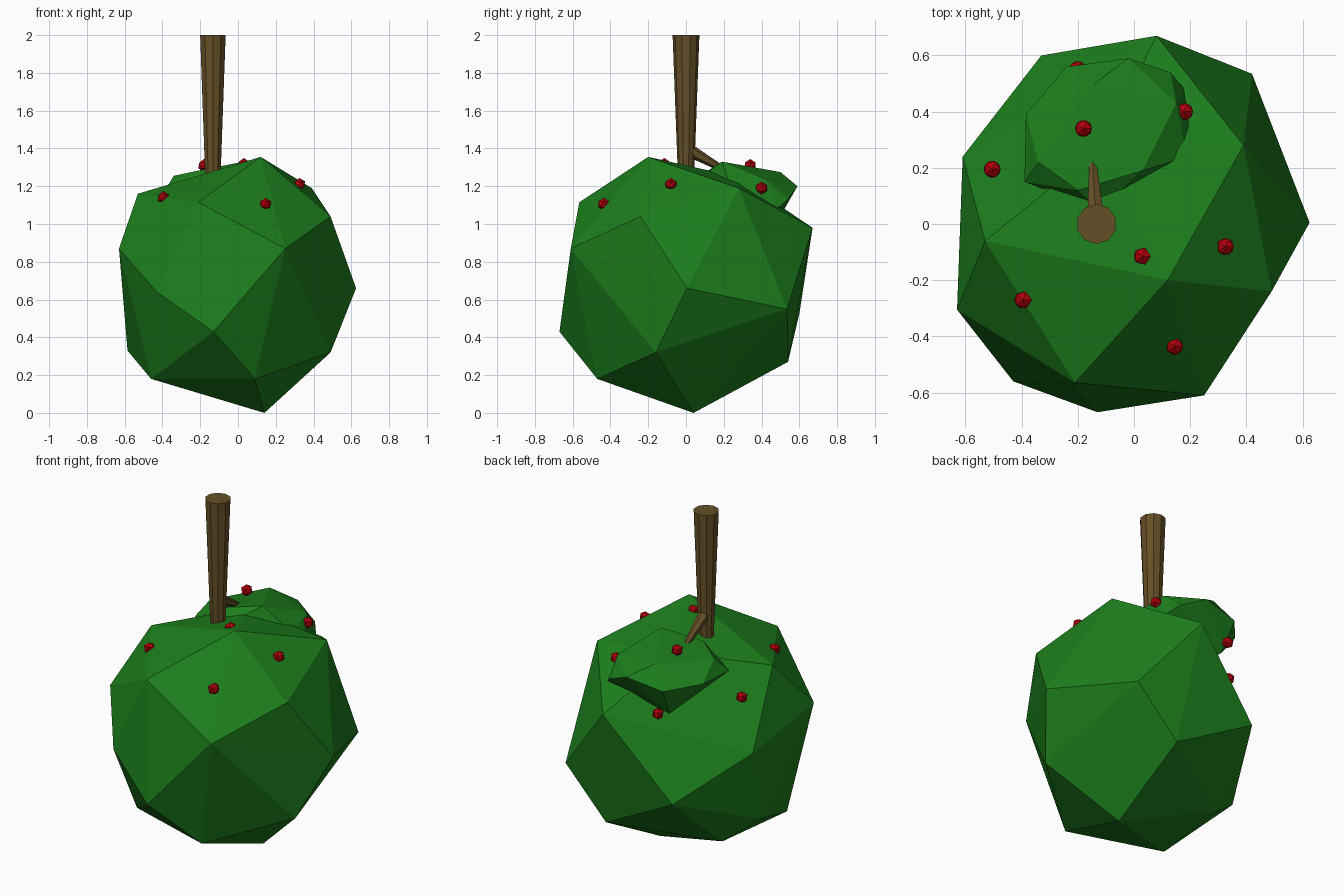
import bpy, bmesh
from mathutils import Vector

if "Cube" in bpy.data.objects:
    bpy.data.objects.remove(bpy.data.objects["Cube"])


def material(name, rgb):
    m = bpy.data.materials.new(name)
    m.diffuse_color = (*rgb, 1)
    m.use_nodes = True
    m.node_tree.nodes["Principled BSDF"].inputs["Base Color"].default_value = m.diffuse_color
    return m


GREEN = material("leaf_green", (0.012, 0.21, 0.012))
BROWN = material("bark_brown", (0.13, 0.08, 0.02))
RED = material("fruit_red", (0.45, 0.0, 0.003))


def finish(name, bm, mat):
    bmesh.ops.recalc_face_normals(bm, faces=bm.faces)
    me = bpy.data.meshes.new(name)
    bm.to_mesh(me)
    bm.free()
    me.materials.append(mat)
    ob = bpy.data.objects.new(name, me)
    bpy.context.collection.objects.link(ob)
    return ob


def faceted_blob(name, points):
    """Convex faceted lump spanned by its corner points."""
    bm = bmesh.new()
    for p in points:
        bm.verts.new(p)
    bmesh.ops.convex_hull(bm, input=bm.verts)
    loose = [v for v in bm.verts if not v.link_faces]
    bmesh.ops.delete(bm, geom=loose, context='VERTS')
    return finish(name, bm, GREEN)


def tapered_limb(name, start, end, r1, r2, sides):
    a, b = Vector(start), Vector(end)
    bm = bmesh.new()
    bmesh.ops.create_cone(bm, cap_ends=True, segments=sides,
                          radius1=r1, radius2=r2, depth=(b - a).length)
    rot = (b - a).to_track_quat('Z', 'Y').to_matrix()
    bmesh.ops.rotate(bm, verts=bm.verts, matrix=rot)
    bmesh.ops.translate(bm, verts=bm.verts, vec=(a + b) / 2)
    return finish(name, bm, BROWN)


# Large foliage mass
faceted_blob("main_foliage", [
    (0.625, 0.005, 0.66), (0.12, -0.20, 1.355), (0.14, 0.04, 0.0),
    (-0.13, -0.67, 0.43), (0.25, -0.61, 0.87), (-0.21, -0.565, 1.115),
    (0.49, -0.24, 1.04), (-0.63, -0.305, 0.87), (0.08, 0.67, 0.98),
    (0.09, -0.47, 0.18), (0.49, -0.16, 0.32), (0.42, 0.535, 0.55),
    (-0.43, -0.56, 0.64), (-0.53, -0.06, 1.16), (0.39, 0.28, 1.19),
    (-0.61, 0.24, 0.77), (-0.33, 0.60, 0.525), (0.15, 0.54, 0.27),
    (-0.46, -0.295, 0.18), (-0.395, 0.22, 0.18), (-0.585, 0.13, 0.33),
    (-0.12, 0.27, 1.25)])

# Small foliage clump at the end of the branch
faceted_blob("small_foliage", [
    (-0.39, 0.15, 1.17), (-0.385, 0.39, 1.18), (-0.24, 0.56, 1.16),
    (-0.02, 0.59, 1.20), (0.13, 0.54, 1.13), (0.18, 0.48, 1.08),
    (0.20, 0.34, 1.16), (0.19, 0.24, 1.19), (-0.14, 0.50, 1.275),
    (0.03, 0.19, 1.33), (-0.20, 0.12, 1.285), (-0.34, 0.22, 1.255),
    (0.15, 0.43, 1.23), (-0.12, 0.05, 1.23), (-0.10, 0.33, 0.92),
    (-0.22, 0.47, 0.99)])

# Trunk and side branch
tapered_limb("trunk", (-0.133, 0, 1.15), (-0.133, 0, 2.0), 0.039, 0.071, 10)
tapered_limb("branch", (-0.135, 0.0, 1.40), (-0.148, 0.24, 1.265), 0.036, 0.012, 6)

# Round fruit scattered over the foliage
for i, pos in enumerate([
        (-0.505, 0.195, 1.06), (-0.18, 0.34, 1.31), (-0.20, 0.55, 1.015),
        (0.18, 0.40, 1.19), (0.03, -0.115, 1.315), (0.325, -0.08, 1.21),
        (-0.395, -0.27, 1.14), (0.145, -0.435, 1.105)]):
    bm = bmesh.new()
    bmesh.ops.create_icosphere(bm, subdivisions=1, radius=0.034)
    bmesh.ops.translate(bm, verts=bm.verts, vec=pos)
    finish(f"fruit_{i + 1}", bm, RED)
